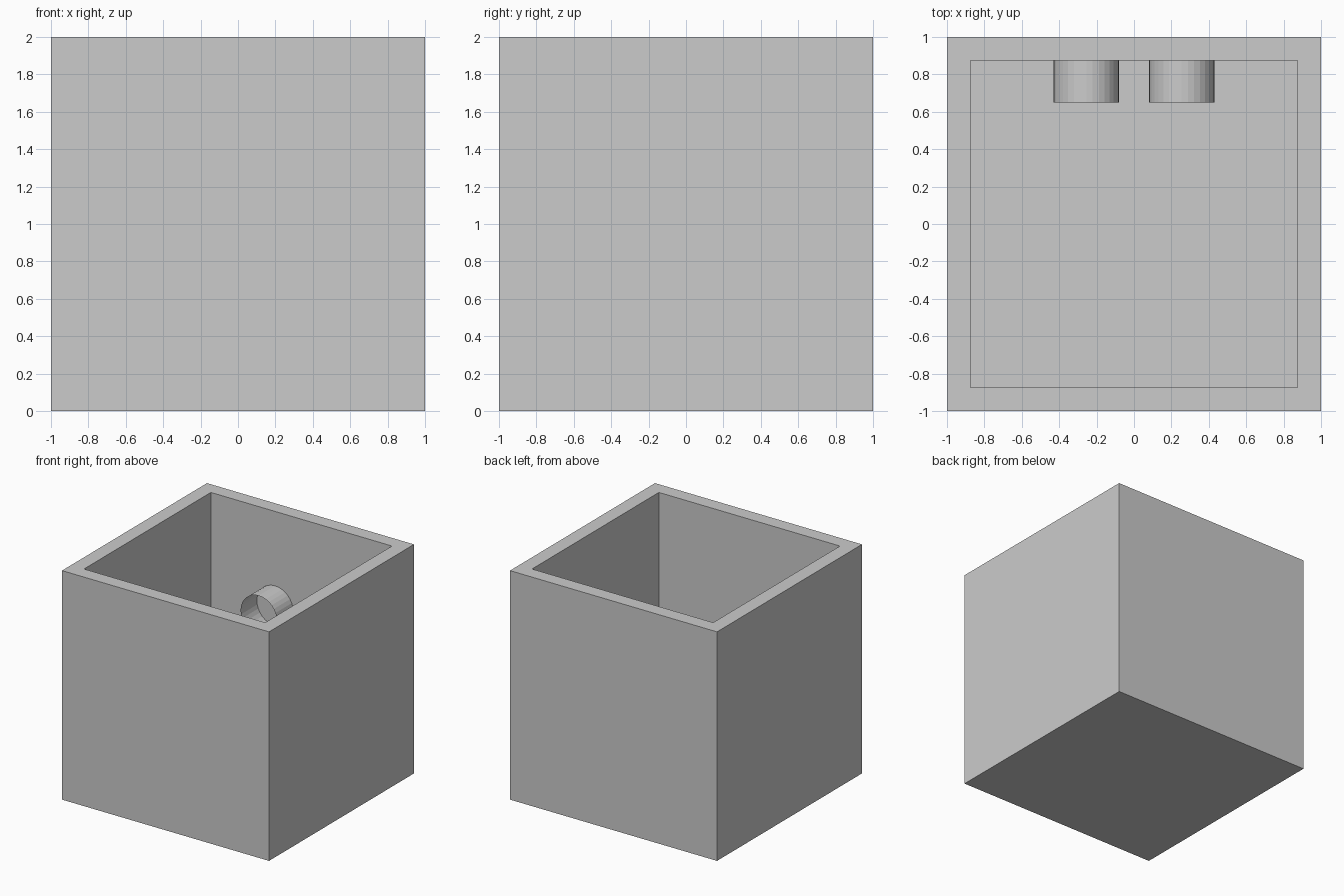
import bpy, bmesh, math
from mathutils import Matrix

if "Cube" in bpy.data.objects:
    bpy.data.objects.remove(bpy.data.objects["Cube"])

SIZE, WALL = 2.0, 0.125
INNER = SIZE / 2 - WALL


def add_object(name, bm):
    bmesh.ops.recalc_face_normals(bm, faces=bm.faces)
    mesh = bpy.data.meshes.new(name)
    bm.to_mesh(mesh)
    bm.free()
    obj = bpy.data.objects.new(name, mesh)
    bpy.context.collection.objects.link(obj)
    return obj


# Open box: inset the top face, then push it down to leave a floor
bm = bmesh.new()
bmesh.ops.create_cube(bm, size=SIZE, matrix=Matrix.Translation((0, 0, SIZE / 2)))
top = max(bm.faces, key=lambda f: f.calc_center_median().z)
bmesh.ops.inset_individual(bm, faces=[top], thickness=WALL, use_even_offset=True)
floor = bmesh.ops.extrude_discrete_faces(bm, faces=[top])["faces"][0]
bmesh.ops.translate(bm, verts=floor.verts, vec=(0, 0, WALL - SIZE))
add_object("open_box", bm)


# Pair of open thin tubes standing out from the inside of the back wall
def wall_tube(name, x, z=1.175, radius=0.175, front=0.65):
    bm = bmesh.new()
    bmesh.ops.create_cone(
        bm, cap_ends=False, segments=32, radius1=radius, radius2=radius,
        depth=INNER - front,
        matrix=Matrix.Translation((x, (INNER + front) / 2, z))
        @ Matrix.Rotation(math.pi / 2, 4, 'X'))
    add_object(name, bm)


for side, x in (("left", -0.255), ("right", 0.255)):
    wall_tube(side + "_tube", x)
